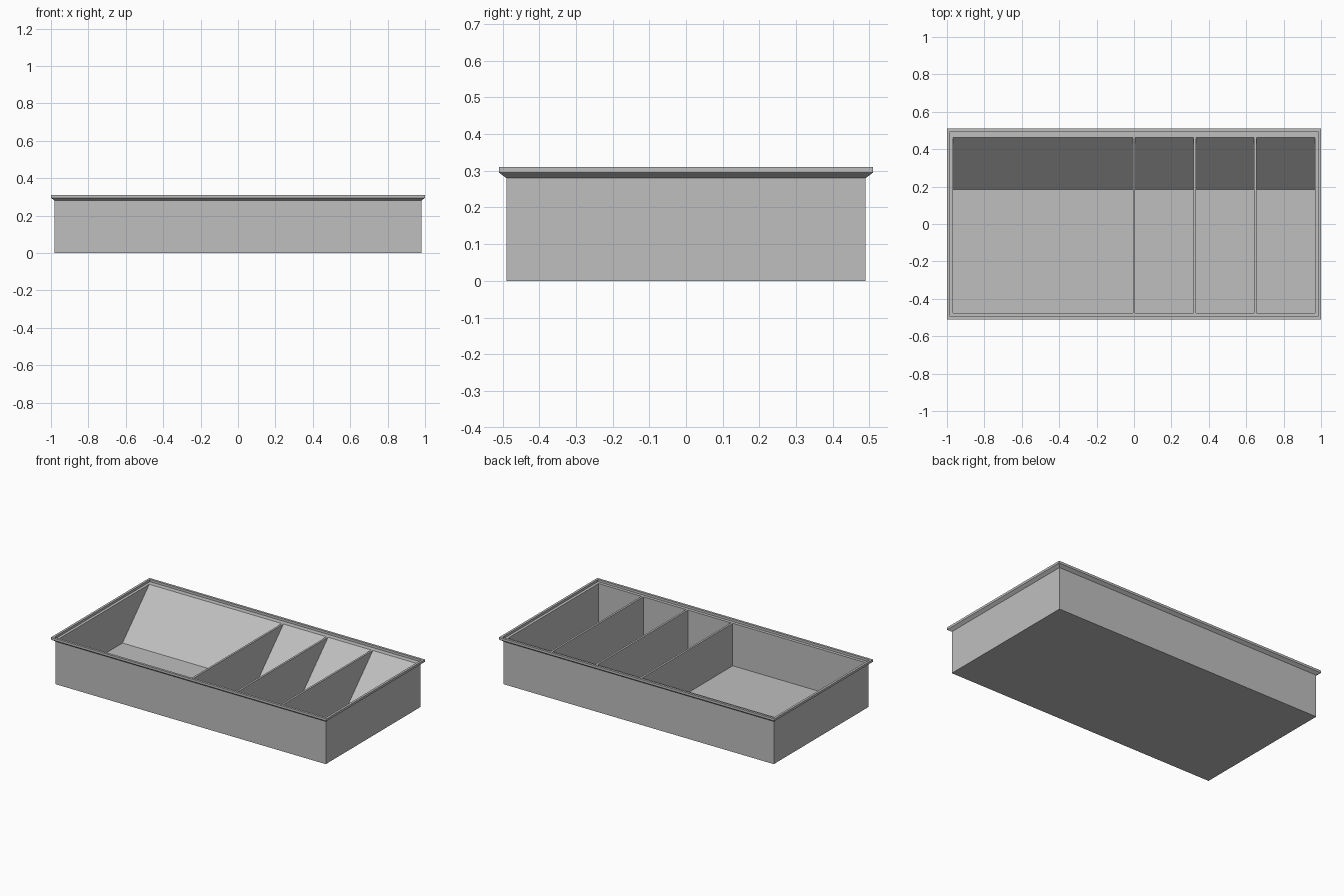
import bpy
import bmesh

if "Cube" in bpy.data.objects:
    bpy.data.objects.remove(bpy.data.objects["Cube"], do_unlink=True)

GREY = (0.52, 0.52, 0.52, 1.0)
FLOOR, LEDGE, TOP = 0.016, 0.295, 0.31

grey = bpy.data.materials.new("plain grey")
grey.use_nodes = True
grey.diffuse_color = GREY
grey.node_tree.nodes["Principled BSDF"].inputs["Base Color"].default_value = GREY


def loft(bm, loops):
    """Bridge closed point loops in order and cap both ends."""
    rings = [[bm.verts.new(p) for p in loop] for loop in loops]
    n = len(rings[0])
    for a, b in zip(rings, rings[1:]):
        for i in range(n):
            j = (i + 1) % n
            bm.faces.new((a[i], a[j], b[j], b[i]))
    bm.faces.new(rings[0][::-1])
    bm.faces.new(rings[-1])


def make_object(name, solids):
    bm = bmesh.new()
    for loops in solids:
        loft(bm, loops)
    bmesh.ops.recalc_face_normals(bm, faces=bm.faces)
    mesh = bpy.data.meshes.new(name)
    bm.to_mesh(mesh)
    bm.free()
    mesh.materials.append(grey)
    obj = bpy.data.objects.new(name, mesh)
    bpy.context.collection.objects.link(obj)
    return obj


def rectangle(x, y, z):
    return [(-x, -y, z), (x, -y, z), (x, y, z), (-x, y, z)]


# Tray body: straight walls, flared lip, and a recessed ledge inside the rim
body_rings = [(0.98, 0.49, 0), (0.98, 0.49, 0.28), (1.0, 0.51, LEDGE),
              (1.0, 0.51, TOP), (0.985, 0.495, TOP), (0.985, 0.495, LEDGE)]
tray = make_object("divided_tray", [[rectangle(*r) for r in body_rings]])

# Compartments: one wide and three narrow, each with a scoop slope at the back
scoop = [(-0.475, FLOOR), (0.184, FLOOR), (0.462, LEDGE),
         (0.462, 0.4), (-0.475, 0.4)]
inner, half_wall = 0.967, 0.0065
dividers = [0.0, 0.324, 0.649]
starts = [-inner] + [x + half_wall for x in dividers]
ends = [x - half_wall for x in dividers] + [inner]
cutter = make_object("compartment_cutter",
                     [[[(x, y, z) for y, z in scoop] for x in pair]
                      for pair in zip(starts, ends)])
cutter.hide_render = True

# Carve the compartments and keep only the finished tray
carve = tray.modifiers.new("compartments", "BOOLEAN")
carve.operation = "DIFFERENCE"
carve.solver = "EXACT"
carve.object = cutter
depsgraph = bpy.context.evaluated_depsgraph_get()
carved = bpy.data.meshes.new_from_object(tray.evaluated_get(depsgraph))
tray.modifiers.clear()
tray.data = carved
bpy.data.objects.remove(cutter, do_unlink=True)
